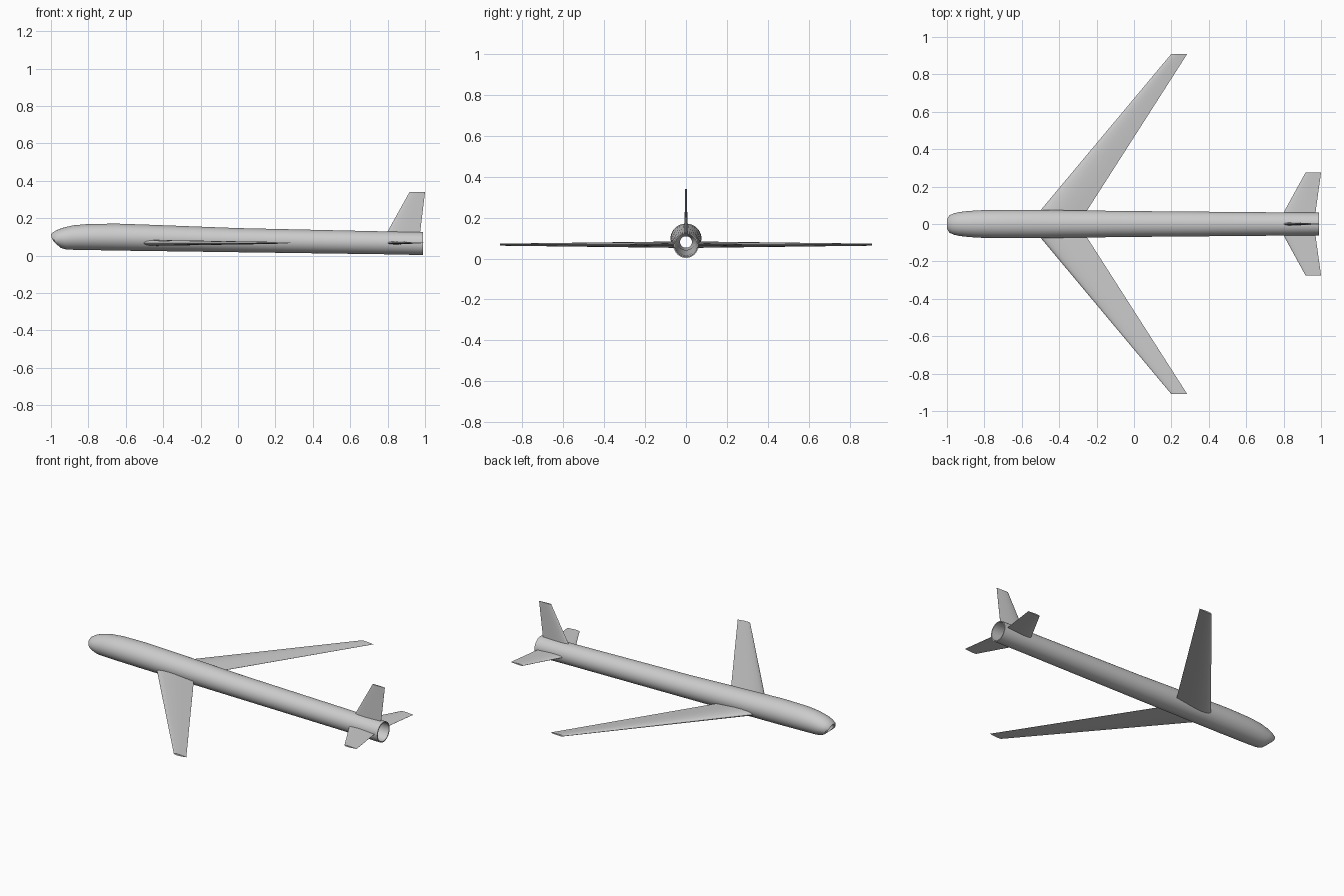
import bpy, bmesh
from math import sin, cos, pi
from mathutils import Vector

if "Cube" in bpy.data.objects:
    bpy.data.objects.remove(bpy.data.objects["Cube"])

N = 40


def finish(name, bm, angle=0.6):
    bmesh.ops.recalc_face_normals(bm, faces=bm.faces)
    me = bpy.data.meshes.new(name)
    bm.to_mesh(me)
    bm.free()
    ob = bpy.data.objects.new(name, me)
    bpy.context.collection.objects.link(ob)
    bpy.ops.object.select_all(action='DESELECT')
    ob.select_set(True)
    bpy.context.view_layer.objects.active = ob
    bpy.ops.object.shade_smooth_by_angle(angle=angle)
    return ob


def loft(bm, rings):
    rows = [[bm.verts.new(p) for p in r] for r in rings]
    for a, b in zip(rows, rows[1:]):
        n = len(a)
        for i in range(n):
            bm.faces.new((a[i], a[(i + 1) % n], b[(i + 1) % n], b[i]))
    return rows


def slanted_ring(x_top, x_bot, z_top, z_bot, half_w):
    pts = []
    for i in range(N):
        t = 2 * pi * i / N
        k = (1 - cos(t)) / 2
        bulge = 0.25 * (x_bot - x_top) * sin(pi * k)
        pts.append((x_top + (x_bot - x_top) * k - bulge,
                    half_w * sin(t), z_top + (z_bot - z_top) * k))
    return pts


# Fuselage: outer skin, rolled intake lip, and a duct running through to the tail
outer = [
    (-1.0, -0.96, 0.113, 0.052, 0.036),
    (-0.993, -0.948, 0.122, 0.042, 0.048),
    (-0.97, -0.928, 0.136, 0.035, 0.058),
    (-0.94, -0.91, 0.148, 0.032, 0.064),
    (-0.88, -0.87, 0.162, 0.031, 0.070),
    (-0.80, -0.80, 0.169, 0.030, 0.0745),
    (-0.65, -0.65, 0.171, 0.027, 0.0755),
    (-0.50, -0.50, 0.166, 0.025, 0.075),
    (0.0, 0.0, 0.147, 0.018, 0.069),
    (0.80, 0.80, 0.129, 0.007, 0.062),
    (0.99, 0.99, 0.126, 0.003, 0.0605),
]
duct = [
    (0.99, 0.99, 0.120, 0.009, 0.0545),
    (0.75, 0.75, 0.121, 0.016, 0.053),
    (-0.3, -0.3, 0.128, 0.042, 0.046),
    (-0.8, -0.8, 0.118, 0.048, 0.036),
    (-0.97, -0.93, 0.109, 0.053, 0.029),
    (-0.994, -0.955, 0.110, 0.053, 0.030),
]
bm = bmesh.new()
prof = outer + duct
loft(bm, [slanted_ring(*r) for r in prof + prof[:1]])
bmesh.ops.remove_doubles(bm, verts=bm.verts, dist=1e-5)
finish("fuselage", bm)

# Symmetric airfoil outline: (chord fraction, half thickness fraction)
foil = [(0, 0), (0.015, 0.35), (0.06, 0.65), (0.15, 0.9), (0.3, 1.0),
        (0.5, 0.86), (0.75, 0.46), (1.0, 0.05)]
section = foil + [(c, -t) for c, t in reversed(foil[1:])]


def fin(name, direction, root, tip):
    """root and tip: (span, leading x, trailing x, half thickness)."""
    d = Vector(direction)
    up = Vector((1, 0, 0)).cross(d)
    bm = bmesh.new()
    rings = []
    for span, le, te, th in (root, tip):
        rings.append([Vector((le + (te - le) * c, 0, 0.068)) + d * span + up * (th * t)
                      for c, t in section])
    rows = loft(bm, rings)
    for row in rows:
        bm.faces.new(row)
    return finish(name, bm)


# Swept wings and the three tail fins
for side, y in (("left", -1), ("right", 1)):
    fin(side + "_wing", (0, y, 0), (0.055, -0.515, -0.262, 0.0155), (0.91, 0.20, 0.285, 0.005))
    fin(side + "_tailplane", (0, y, 0), (0.058, 0.798, 0.97, 0.008), (0.275, 0.917, 1.0, 0.004))
fin("tail_fin", (0, 0, 1), (0.058, 0.798, 0.974, 0.008), (0.272, 0.917, 1.0, 0.004))
